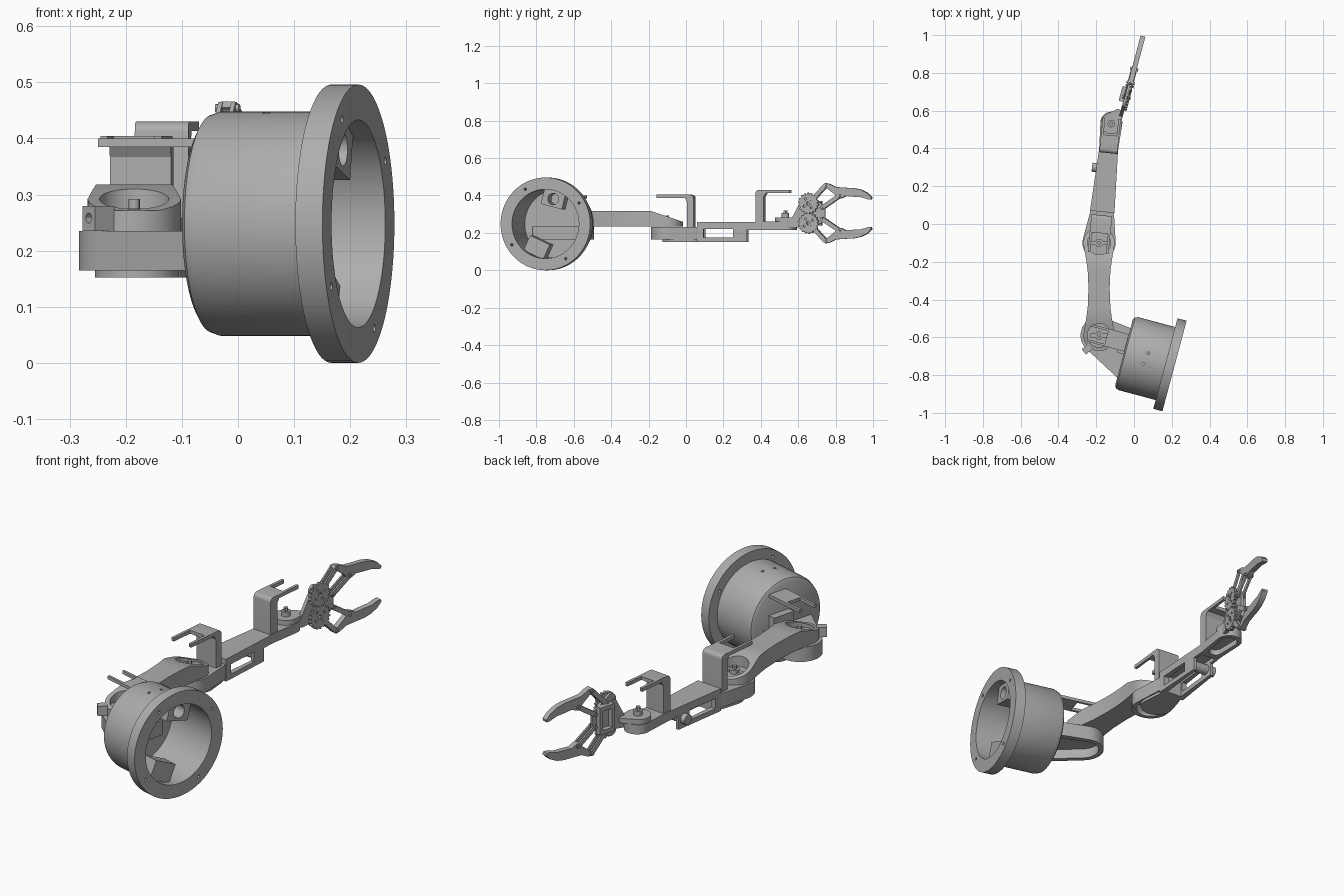
import bpy, bmesh, math
from mathutils import Matrix, Vector
from mathutils.geometry import convex_hull_2d

if "Cube" in bpy.data.objects:
    bpy.data.objects.remove(bpy.data.objects["Cube"])

grey = bpy.data.materials.new("light grey")
grey.diffuse_color = (0.42, 0.42, 0.42, 1)
grey.use_nodes = True
grey.node_tree.nodes["Principled BSDF"].inputs["Base Color"].default_value = grey.diffuse_color


def frame(x, y, z, deg):
    return Matrix.Translation((x, y, z)) @ Matrix.Rotation(math.radians(deg), 4, 'Z')


# Local frames: base end face, shoulder, elbow and gripper
BASE = frame(-0.053, -0.68, 0.248, -15)
ARM = frame(-0.185, -0.59, 0, 0)
FORE = frame(-0.185, -0.10, 0, -5.85)
GRIP = frame(-0.058, 0.60, 0.305, -15)
SIDE = Matrix(((0, 0, 1, 0), (1, 0, 0, 0), (0, 1, 0, 0), (0, 0, 0, 1)))  # draw in y-z, extrude along x


def finish(name, bm, M):
    bmesh.ops.recalc_face_normals(bm, faces=bm.faces)
    me = bpy.data.meshes.new(name)
    bm.to_mesh(me)
    bm.free()
    me.materials.append(grey)
    ob = bpy.data.objects.new(name, me)
    ob.matrix_world = M
    bpy.context.collection.objects.link(ob)
    smooth(me)
    return ob


def smooth(me):
    me.shade_smooth()
    me.set_sharp_from_angle(angle=math.radians(30))


def rings(name, loops, M):
    """Join equal-sized loops of points and cap both ends."""
    bm = bmesh.new()
    vs = [[bm.verts.new(p) for p in loop] for loop in loops]
    n = len(vs[0])
    for a, b in zip(vs, vs[1:]):
        for i in range(n):
            bm.faces.new((a[i], a[(i + 1) % n], b[(i + 1) % n], b[i]))
    bm.faces.new(vs[0])
    bm.faces.new(vs[-1])
    return finish(name, bm, M)


def prism(name, pts, z0, z1, M):
    return rings(name, [[(x, y, z) for x, y in pts] for z in (z0, z1)], M)


def circle(r, n=32, cx=0, cy=0):
    return [(cx + r * math.cos(math.tau * i / n), cy + r * math.sin(math.tau * i / n)) for i in range(n)]


def rect(x0, x1, y0, y1):
    return [(x0, y0), (x1, y0), (x1, y1), (x0, y1)]


def hull(*circles):
    pts = [Vector(p) for x, y, r in circles for p in circle(r, 40, x, y)]
    return [tuple(pts[i]) for i in convex_hull_2d(pts)]


def cut(ob, *tools, op='DIFFERENCE'):
    for tool in tools:
        mod = ob.modifiers.new("cut", 'BOOLEAN')
        mod.object, mod.operation, mod.solver = tool, op, 'EXACT'
        bpy.context.view_layer.update()
        ev = ob.evaluated_get(bpy.context.evaluated_depsgraph_get())
        me = bpy.data.meshes.new_from_object(ev)
        ob.modifiers.clear()
        ob.data = me
        smooth(me)
        bpy.data.objects.remove(tool)
    return ob


# Base pot with flange, open towards its flange end
BS = BASE @ SIDE
profile = [(0, .18), (.008, .194), (.025, .2), (.227, .2), (.227, .248), (.277, .248), (.277, .185), (.012, .185)]
base = rings("base_housing", [[(x, y, w) for x, y in circle(r, 72)] for w, r in profile], BS)
for k in range(4):
    a = math.radians(31 + 90 * k)
    cut(base, prism("hole", circle(.007, 12, .217 * math.cos(a), .217 * math.sin(a)), .2, .3, BS))
for x in (.115, .125):
    cut(base, prism("hole", circle(.007, 12, x, .03 if x > .12 else -.03), .15, .25, BASE))

# Mounting blocks inside the base
for name, deg in (("upper_mount_block", 76), ("lower_mount_block", 245)):
    M = BS @ Matrix.Rotation(math.radians(deg), 4, 'Z')
    block = prism(name, rect(.095, .183, -.06, .06), .165, .24, M)
    if deg < 90:
        cut(block, prism("hole", circle(.03, 24, .137, 0), .1, .3, M))

# Shoulder bracket: rounded shelf, hollow from below, on the base end face
BW = BASE @ Matrix.Translation((0, 0, -.248))
shelf = prism("shoulder_bracket", hull((-.151, .053, .098), (.01, -.13, .012), (.01, .12, .012)), .165, .235, BW)
cut(shelf, prism("slot", hull((-.151, .053, .075), (-.02, -.09, .01), (-.02, .1, .01)), .1, .212, BW))
prism("shoulder_servo", rect(-.035, .01, -.01, .1), .235, .30, BW)

# Shoulder fork: plate with two prongs over the joint
prism("shoulder_fork_plate", rect(-.11, .01, .005, .1), .385, .4, BW)
for y in (.005, .088):
    prism("shoulder_fork_prong", rect(-.205, -.1, y, y + .012), .385, .4, BW)

# Cable tab on the shoulder
TAB = frame(-.255, -.668, 0, 38)
tab = prism("shoulder_tab", rect(-.014, .03, -.018, .018), .235, .28, TAB)
cut(tab, prism("hole", circle(.009, 12, 0, .258), -.1, .1, TAB @ SIDE))

# Upper arm: waisted outline, sloped down at both round ends
half = [(.077, .04), (.068, .09), (.06, .15), (.056, .25), (.06, .34), (.068, .4), (.077, .45)]
end = [(.083 * math.cos(a), .49 + .083 * math.sin(a)) for a in [math.pi * i / 20 for i in range(21)]]
start = [(.083 * math.cos(a), .083 * math.sin(a)) for a in [math.pi + math.pi * i / 20 for i in range(21)]]
outline = half + end + [(-x, y) for x, y in reversed(half)] + start
arm = prism("upper_arm", outline, .235, .33, ARM)
slope = [(-.1, .2), (.6, .2), (.6, .262), (.565, .262), (.40, .318), (.09, .318), (-.07, .272), (-.1, .272)]
cut(arm, prism("slope", slope, -.2, .2, ARM @ SIDE), op='INTERSECT')
for y in (0, .49):
    cut(arm, prism("pocket", circle(.062, 32, 0, y), .258, .4, ARM))
    prism("joint_horn", circle(.022, 20, 0, y), .25, .275, ARM)
    prism("joint_horn_arm", rect(-.045, .045, y - .01, y + .01), .25, .268, ARM)
    prism("joint_screw", circle(.01, 12, 0, y), .27, .292, ARM)

# Elbow end of the forearm, hollow from below
elbow = prism("elbow_bracket", hull((0, 0, .088), (-.055, .16, .008), (.055, .16, .008)), .165, .232, FORE)
cut(elbow, prism("slot", hull((0, 0, .068), (0, .11, .04)), .1, .212, FORE))
prism("elbow_base_rim", hull((0, .05, .075), (0, .13, .06)), .152, .168, FORE)

# Forearm channel with side windows, open below
fore = prism("forearm", [(-.065, .165), (.065, .165), (.05, .5), (-.05, .5)], .152, .258, FORE)
cut(fore, prism("window", rect(.20, .36, .175, .222), -.2, .2, FORE @ SIDE),
    prism("step", rect(.43, .6, .1, .215), -.2, .2, FORE @ SIDE),
    prism("cavity", rect(-.038, .038, .19, .47), .1, .235, FORE))
prism("forearm_knob", circle(.024, 20, .395, .195), -.078, .05, FORE @ SIDE)

# Wrist end of the forearm with its turning disc
wrist = prism("wrist_bracket", hull((0, .64, .058), (-.042, .49, .008), (.042, .49, .008)), .215, .26, FORE)
cut(wrist, prism("slot", hull((0, .635, .04), (0, .53, .03)), .1, .242, FORE))
prism("wrist_disc", hull((0, .635, .056), (.03, .695, .02)), .26, .283, FORE)
prism("wrist_horn", circle(.02, 20, 0, .635), .28, .305, FORE)
prism("wrist_screw", circle(.01, 12, 0, .635), .30, .32, FORE)


# Upright servo brackets: post, curved shoulder, plate and two prongs
def servo_bracket(name, y, d, depth, reach, z0, z1, w):
    t, c = .017, .02
    arc = [(y + d * c * (1 - math.sin(a)), z1 - c * (1 - math.cos(a))) for a in [math.pi / 2 * i / 6 for i in range(7)]]
    pts = arc + [(y, z0), (y + d * depth, z0), (y + d * depth, z1 - t - .02),
                 (y + d * (depth + .012), z1 - t), (y + d * .095, z1 - t), (y + d * .095, z1)]
    prism(name, pts, -w, w, FORE @ SIDE)
    ys = sorted((y + d * .09, y + d * reach))
    for s in (-1, 1):
        xs = sorted((s * w, s * (w - .013)))
        prism(name + "_prong", rect(*xs, *ys), z1 - t, z1, FORE)


servo_bracket("elbow_servo_bracket", .147, -1, .036, .2, .2, .404, .055)
servo_bracket("wrist_servo_bracket", .478, 1, .045, .185, .25, .43, .048)

# Gripper, drawn in its own upright plane
GS = GRIP @ SIDE
prism("gripper_neck", hull((-.03, -.06, .02), (.03, -.05, .02), (.03, .05, .02)), -.012, .006, GS)
carrier = prism("gripper_servo_frame", rect(.045, .125, -.065, .065), -.036, -.008, GS)
cut(carrier, prism("opening", rect(.06, .11, -.045, .045), -.1, -.014, GS))
prism("gripper_palm", hull((.04, .075, .025), (.04, -.075, .025), (.135, .03, .014), (.135, -.03, .014)), -.01, .002, GS)

finger = [(.142, .15), (.152, .161), (.175, .157), (.21, .14), (.254, .137), (.31, .134), (.348, .126), (.385, .108),
          (.408, .085), (.405, .074), (.39, .074), (.35, .086), (.309, .088), (.265, .092), (.238, .079),
          (.218, .08), (.205, .1), (.155, .139)]
for s, side in ((1, "upper"), (-1, "lower")):
    # toothed gear with hub
    teeth = [((.05 if i % 4 < 2 else .057) * math.cos(math.tau * i / 72) + .06,
              s * .053 + (.05 if i % 4 < 2 else .057) * math.sin(math.tau * i / 72)) for i in range(72)]
    gear = prism(side + "_gear", teeth, .003, .018, GS)
    cut(gear, prism("hole", circle(.01, 12, .06, s * .053), -.1, .1, GS))
    for k in range(4):
        a = math.tau * k / 4 + .6
        cut(gear, prism("hole", circle(.006, 10, .06 + .028 * math.cos(a), s * .053 + .028 * math.sin(a)), .01, .1, GS))
    # parallel links and their pins
    links = (("outer", (.07, .062), (.153, .149)), ("inner", (.135, .03), (.228, .092)))
    for which, a, b in links:
        for x0 in (-.016, .008):
            prism(f"{side}_{which}_link", hull((a[0], s * a[1], .011), (b[0], s * b[1], .011)), x0, x0 + .008, GS)
        for p in (a, b):
            prism(f"{side}_{which}_pin", circle(.007, 12, p[0], s * p[1]), -.022, .022, GS)
    # curved finger
    prism(side + "_finger", [(u, s * v) for u, v in finger], -.013, .013, GS)
